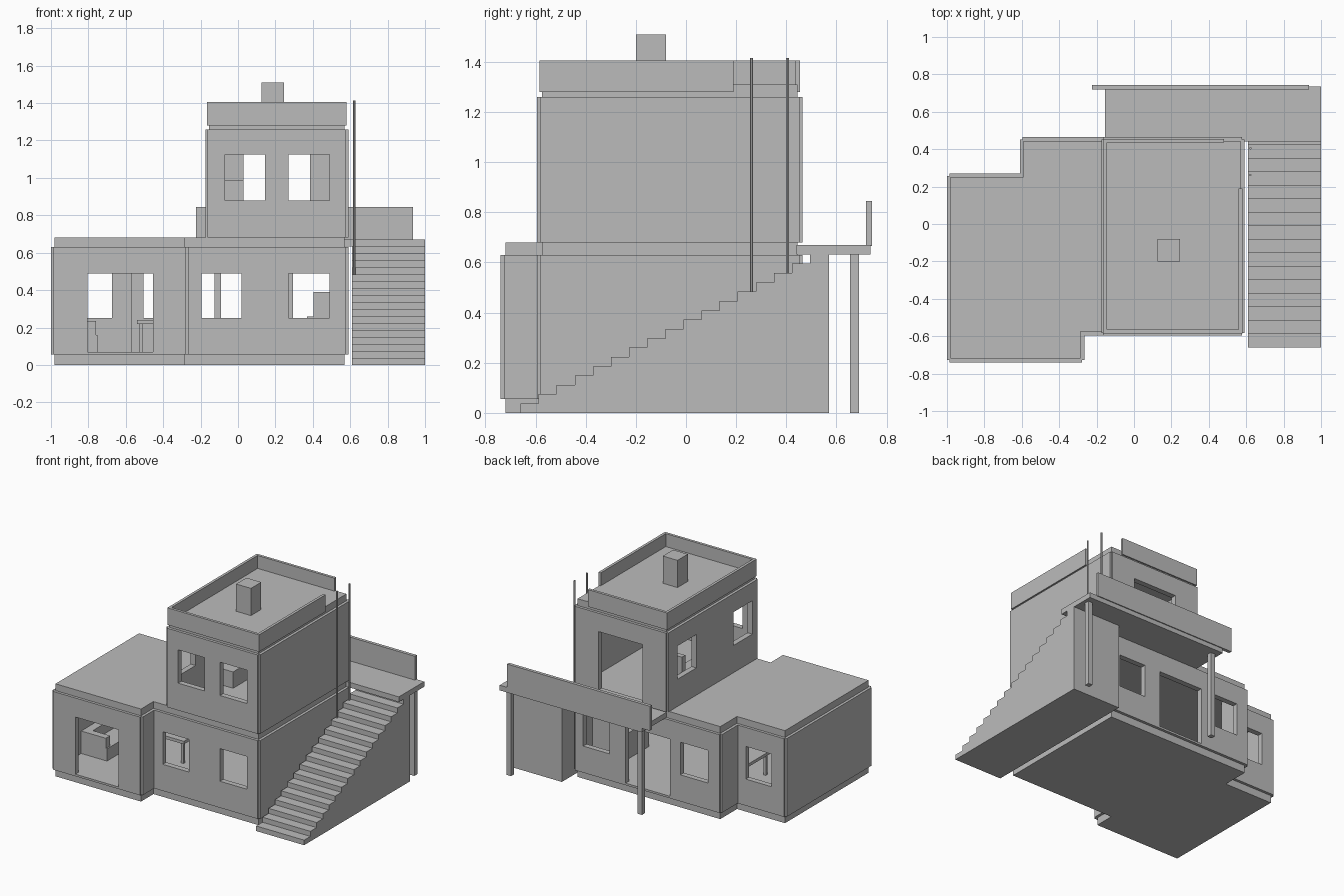
import bpy, bmesh

old = bpy.data.objects.get("Cube")
if old:
    bpy.data.objects.remove(old, do_unlink=True)

plaster = bpy.data.materials.new("plain_grey")
plaster.use_nodes = True
grey = (0.5, 0.5, 0.5, 1)
plaster.diffuse_color = grey
plaster.node_tree.nodes["Principled BSDF"].inputs["Base Color"].default_value = grey


def finish(name, bm):
    bmesh.ops.recalc_face_normals(bm, faces=bm.faces)
    mesh = bpy.data.meshes.new(name)
    bm.to_mesh(mesh)
    bm.free()
    mesh.materials.append(plaster)
    obj = bpy.data.objects.new(name, mesh)
    bpy.context.scene.collection.objects.link(obj)
    return obj


def boxes(name, *ranges):
    """One object made of boxes given as (x0, x1, y0, y1, z0, z1)."""
    bm = bmesh.new()
    for x0, x1, y0, y1, z0, z1 in ranges:
        made = bmesh.ops.create_cube(bm, size=1)["verts"]
        bmesh.ops.scale(bm, vec=(x1 - x0, y1 - y0, z1 - z0), verts=made)
        bmesh.ops.translate(bm, vec=((x0 + x1) / 2, (y0 + y1) / 2, (z0 + z1) / 2), verts=made)
    return finish(name, bm)


def turns(outline):
    """Each corner with its two edge directions, counterclockwise."""
    n = len(outline)
    for i, (x, y) in enumerate(outline):
        px, py = outline[i - 1]
        qx, qy = outline[(i + 1) % n]
        sign = lambda v: (v > 1e-6) - (v < -1e-6)
        yield x, y, sign(x - px), sign(y - py), sign(qx - x), sign(qy - y)


def inset(outline, d):
    return [(x - d * (ay + by), y + d * (ax + bx)) for x, y, ax, ay, bx, by in turns(outline)]


def slab(name, outline, z0, z1):
    bm = bmesh.new()
    face = bm.faces.new([bm.verts.new((x, y, z0)) for x, y in outline])
    up = bmesh.ops.extrude_face_region(bm, geom=[face])["geom"]
    bmesh.ops.translate(bm, vec=(0, 0, z1 - z0), verts=[v for v in up if isinstance(v, bmesh.types.BMVert)])
    return finish(name, bm)


def walls(name, outline, z0, z1, openings):
    """Hollow shell with notched outer corners and cut openings."""
    bm = bmesh.new()
    rings = [[bm.verts.new((x, y, z)) for x, y in path]
             for path, z in ((outline, z0), (outline, z1),
                             (inset(outline, 0.04), z1), (inset(outline, 0.04), z0))]
    n = len(outline)
    for k in range(4):
        a, b = rings[k], rings[(k + 1) % 4]
        for i in range(n):
            j = (i + 1) % n
            bm.faces.new((a[i], a[j], b[j], b[i]))
    shell = finish(name, bm)
    r = 0.013
    notches = [(x - r, x + r, y - r, y + r, z0 - 0.1, z1 + 0.1)
               for x, y, ax, ay, bx, by in turns(outline) if ax * by - ay * bx > 0]
    cutter = boxes("opening_cutter", *openings, *notches)
    cutter.hide_render = True
    mod = shell.modifiers.new("openings", "BOOLEAN")
    mod.object = cutter
    mod.operation = "DIFFERENCE"
    mod.solver = "EXACT"
    bpy.context.view_layer.update()
    cut = bpy.data.meshes.new_from_object(shell.evaluated_get(bpy.context.evaluated_depsgraph_get()))
    shell.modifiers.clear()
    shell.data = cut
    bpy.data.objects.remove(cutter, do_unlink=True)


# Ground floor
ground = [(-1, -.74), (-.265, -.74), (-.265, -.595), (.59, -.595),
          (.59, .465), (-.61, .465), (-.61, .27), (-1, .27)]
SILL, HEAD = 0.25, 0.49
front_main, back_main = (-.66, -.52), (.4, .53)
slab("foundation", inset(ground, 0.02), 0, 0.055)
slab("ground_floor", inset(ground, 0.03), 0.05, 0.07)
slab("ground_roof", inset(ground, 0.02), 0.63, 0.68)
walls("ground_walls", ground, 0.055, 0.63, [
    (-.805, -.455, -.8, -.66, .07, HEAD),
    (-.195, .02, *front_main, SILL, HEAD),
    (.27, .49, *front_main, SILL, HEAD),
    (-.885, -.675, .2, .34, SILL, HEAD),
    (-.505, -.28, *back_main, SILL, HEAD),
    (-.195, .165, *back_main, .07, HEAD),
    (.295, .51, *back_main, SILL, HEAD)])

# Upper floor
upper = [(-.175, -.595), (.59, -.595), (.59, .465), (-.175, .465)]
low, high = 0.88, 1.125
walls("upper_walls", upper, 0.68, 1.26, [
    (-.07, .145, *front_main, low, high),
    (.27, .49, *front_main, low, high),
    (.03, .385, *back_main, .695, high),
    (-.24, -.1, .13, .35, low, high),
    (-.24, -.1, -.52, -.3, low, high)])
slab("upper_roof", inset(upper, 0.02), 1.26, 1.31)

# Parapet, open at the back corner beside the stairs
boxes("parapet",
      (-.165, .58, -.585, -.565, 1.28, 1.405),
      (-.165, -.145, -.565, .455, 1.28, 1.405),
      (.56, .58, -.565, .19, 1.28, 1.405),
      (-.145, .48, .435, .455, 1.28, 1.405))
boxes("chimney", (.125, .245, -.2, -.08, 1.3, 1.51))

# Outside stairs: stepped side profile pushed across the width
STEPS, RUN, RISE = 17, 0.0722, 0.0372
profile = [(.57, 0)]
y = -.66
profile.append((y, 0))
for i in range(STEPS):
    profile.append((y, (i + 1) * RISE))
    y += RUN if i < STEPS - 1 else 0
    profile.append((y if i < STEPS - 1 else .57, (i + 1) * RISE))
bm = bmesh.new()
side = bm.faces.new([bm.verts.new((.61, py, pz)) for py, pz in profile])
across = bmesh.ops.extrude_face_region(bm, geom=[side])["geom"]
bmesh.ops.translate(bm, vec=(.39, 0, 0), verts=[v for v in across if isinstance(v, bmesh.types.BMVert)])
finish("stairs", bm)

# Balcony
boxes("balcony_slab", (-.155, 1, .44, .735, .632, .67))
boxes("balcony_railing", (-.225, .935, .718, .742, .665, .845))
boxes("balcony_posts", *[(x, x + .035, .655, .69, 0, .64) for x in (-.125, .94)])

# Thin poles beside the stairs
for name, py, z0 in (("lower_pole", .262, .48), ("upper_pole", .405, .555)):
    bpy.ops.mesh.primitive_cylinder_add(vertices=12, radius=.006, depth=1.415 - z0,
                                        location=(.622, py, (1.415 + z0) / 2))
    pole = bpy.context.object
    pole.name = name
    pole.data.materials.append(plaster)
    bpy.ops.object.shade_smooth_by_angle()


# Furniture
def table(name, x0, x1, y0, y1, floor, top):
    legs = [(x, x + .02, yy, yy + .02, floor, top - .02)
            for x in (x0 + .01, x1 - .03) for yy in (y0 + .01, y1 - .03)]
    boxes(name, (x0, x1, y0, y1, top - .022, top), *legs)


boxes("sofa", (-.96, -.75, -.45, .05, .07, .16), (-.96, -.9, -.45, .05, .16, .235),
      (-.96, -.76, -.45, -.4, .16, .235), (-.96, -.76, 0, .05, .16, .235))
table("dining_table", -.54, -.3, -.2, .1, .07, .24)
boxes("kitchen_cupboard", (.405, .55, -.1, .3, .07, .39))
boxes("kitchen_counter", (.37, .405, -.1, .3, .07, .26))
boxes("bed", (-.135, .03, -.1, .2, .68, .8), (-.135, .03, .2, .24, .68, .99))
